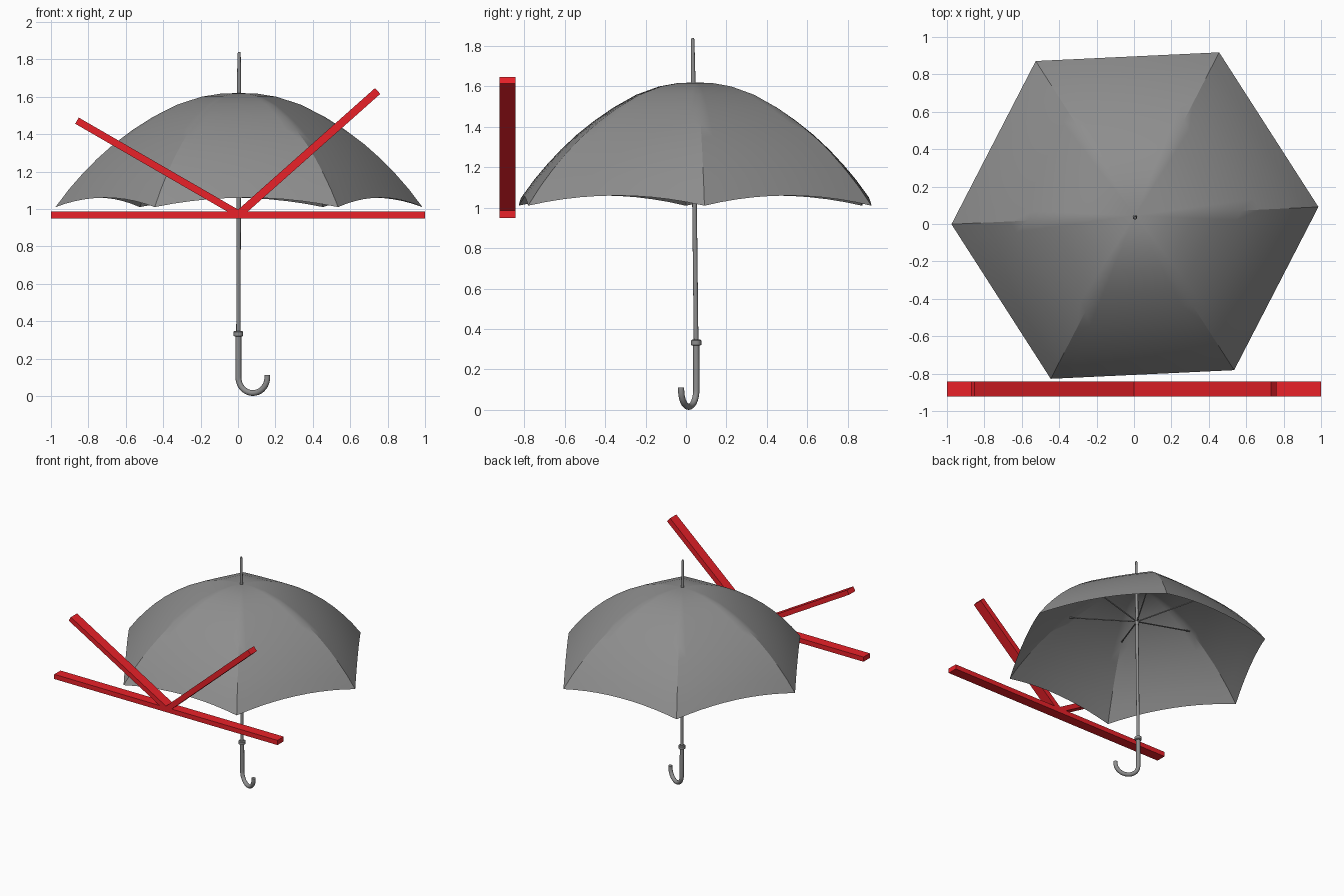
import bpy, bmesh, math
from mathutils import Vector

if "Cube" in bpy.data.objects:
    bpy.data.objects.remove(bpy.data.objects["Cube"])


def material(name, colour):
    m = bpy.data.materials.new(name)
    m.diffuse_color = (*colour, 1)
    m.use_nodes = True
    m.node_tree.nodes["Principled BSDF"].inputs["Base Color"].default_value = m.diffuse_color
    return m


RED = material("red", (0.82, 0.015, 0.022))
GREY = material("dark_grey", (0.27, 0.27, 0.27))

CX, CY = 0.005, 0.045          # canopy centre
ROT = math.radians(2.7)        # canopy turn
# rib profile: radius, height
RIB = [(0.0, 1.62), (0.1, 1.616), (0.2, 1.6), (0.33, 1.558), (0.46, 1.492),
       (0.57, 1.422), (0.67, 1.347), (0.76, 1.267), (0.84, 1.185),
       (0.91, 1.105), (0.982, 1.01)]


def rib_dir(i):
    a = ROT + i * math.pi / 3
    return Vector((math.cos(a), math.sin(a), 0))


def rib_point(i, r, z):
    return Vector((CX, CY, z)) + rib_dir(i) * r


def finish(name, bm, angle=None, mat=GREY):
    me = bpy.data.meshes.new(name)
    bm.normal_update()
    bm.to_mesh(me)
    bm.free()
    me.materials.append(mat)
    ob = bpy.data.objects.new(name, me)
    bpy.context.collection.objects.link(ob)
    if angle:
        bpy.ops.object.select_all(action='DESELECT')
        bpy.context.view_layer.objects.active = ob
        ob.select_set(True)
        bpy.ops.object.shade_smooth_by_angle(angle=math.radians(angle))
    return ob


def tube(name, pts, radii, sides=16):
    """Sweep a circle along a path, with capped ends."""
    bm = bmesh.new()
    pts = [Vector(p) for p in pts]
    rings = []
    side = None
    for i, p in enumerate(pts):
        t = (pts[min(i + 1, len(pts) - 1)] - pts[max(i - 1, 0)]).normalized()
        if side is None:
            side = t.orthogonal()
        side = (side - t * side.dot(t)).normalized()
        up = t.cross(side)
        rings.append([bm.verts.new(p + radii[i] * (
            side * math.cos(2 * math.pi * k / sides) + up * math.sin(2 * math.pi * k / sides)))
            for k in range(sides)])
    for a, b in zip(rings, rings[1:]):
        for k in range(sides):
            n = (k + 1) % sides
            bm.faces.new((a[k], a[n], b[n], b[k]))
    bm.faces.new(rings[0][::-1])
    bm.faces.new(rings[-1])
    return finish(name, bm, 40)


# canopy: six tensioned panels between curved ribs, hem arched between tips
bm = bmesh.new()
N = 10
for i in range(6):
    rows = []
    for r, z in RIB:
        a, b = rib_point(i, r, z), rib_point(i + 1, r, z)
        row = []
        for k in range(N + 1):
            s = k / N
            p = a.lerp(b, s)
            p.z += 0.05 * 4 * s * (1 - s) * (r / 0.98) ** 3
            row.append(bm.verts.new(p))
        rows.append(row)
    for u, v in zip(rows, rows[1:]):
        for k in range(N):
            bm.faces.new((u[k], v[k], v[k + 1], u[k + 1]))
bmesh.ops.remove_doubles(bm, verts=bm.verts, dist=0.0005)
bmesh.ops.dissolve_degenerate(bm, edges=bm.edges, dist=0.0001)
bmesh.ops.recalc_face_normals(bm, faces=bm.faces)
if sum(f.normal.z for f in bm.faces) < 0:
    bmesh.ops.reverse_faces(bm, faces=bm.faces)
finish("canopy", bm, 30)

# shaft with tapered tip, leaning very slightly
BASE = Vector((0.002, 0.05, 0.33))
TOP = Vector((0.006, 0.033, 1.84))


def on_shaft(z):
    return BASE.lerp(TOP, (z - BASE.z) / (TOP.z - BASE.z))


tube("shaft", [on_shaft(z) for z in (0.32, 1.62, 1.64, 1.83, 1.84)],
     [0.0115, 0.0115, 0.0115, 0.0085, 0.006])

# collar above the handle
tube("collar", [on_shaft(z) for z in (0.318, 0.322, 0.343, 0.348)],
     [0.02, 0.026, 0.026, 0.02])

# hooked handle
hook = Vector((0.9, -0.436, 0)).normalized()
R = 0.086
centre = Vector((0.002, 0.051, 0.1)) + hook * R
path = [(0.002, 0.05, 0.33), (0.002, 0.051, 0.2)]
for k in range(19):
    a = math.pi + math.pi * k / 18
    path.append(centre + hook * R * math.cos(a) + Vector((0, 0, R * math.sin(a) * 0.98)))
path.append(centre + hook * R + Vector((0, 0, 0.012)))
tube("handle", path, [0.0155] * len(path))

# runner and stretchers under the canopy
tube("runner", [on_shaft(z) for z in (1.3, 1.345)], [0.015, 0.015])
for i in range(6):
    tube("stretcher_%d" % (i + 1),
         [on_shaft(1.33) + rib_dir(i) * 0.012, rib_point(i, 0.52, 1.447)], [0.005, 0.005], 6)


# red angle bars in front of the canopy
def bar(name, x0, z0, angle, length, width=0.038):
    bm = bmesh.new()
    bmesh.ops.create_cube(bm, size=1)
    d = Vector((math.cos(math.radians(angle)), 0, math.sin(math.radians(angle))))
    n = Vector((-d.z, 0, d.x))
    for v in bm.verts:
        c = v.co.copy()
        v.co = Vector((x0, -0.883, z0)) + d * (c.x + 0.5) * length + n * c.z * width
        v.co.y += c.y * 0.08
    bmesh.ops.recalc_face_normals(bm, faces=bm.faces)
    finish(name, bm, mat=RED)


bar("level_bar", -1, 0.967, 0, 2)
bar("left_angle_bar", 0.005, 0.972, 150, 1.0)
bar("right_angle_bar", 0.005, 0.972, 41.6, 0.992, 0.042)
